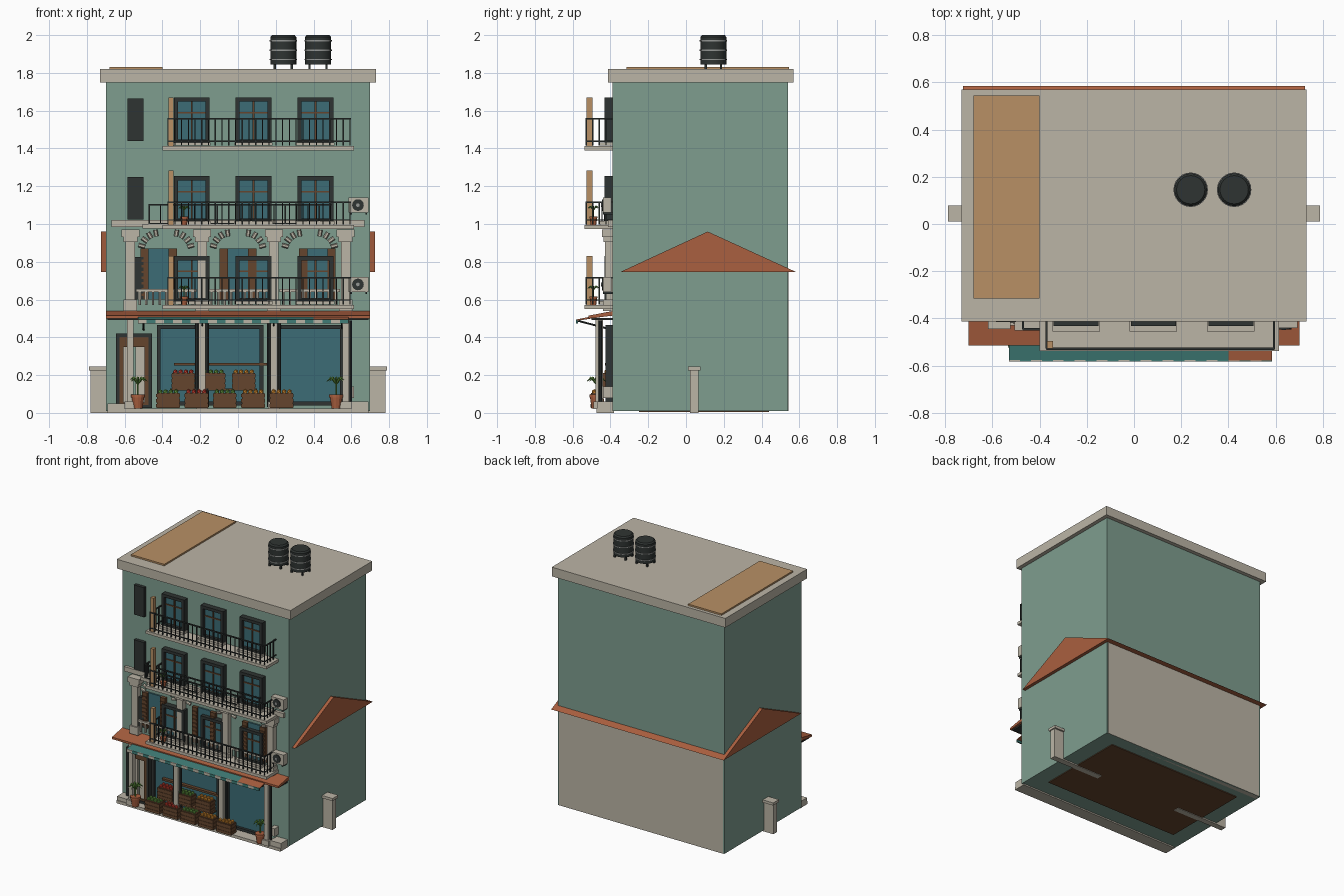
import bpy, bmesh, math
from mathutils import Vector, Matrix

if "Cube" in bpy.data.objects:
    bpy.data.objects.remove(bpy.data.objects["Cube"])

COL = dict(teal=(.21, .34, .275), plaster=(.5, .46, .38), terra=(.4, .115, .05), tan=(.48, .28, .13),
           dark=(.028, .034, .032), glass=(.045, .15, .18), brown=(.13, .06, .027), red=(.6, .05, .03),
           green=(.12, .3, .05), orange=(.7, .27, .03), metal=(.3, .31, .3), awning=(.05, .2, .18))
MATS = {}
for k, c in COL.items():
    MATS[k] = bpy.data.materials.new(k)
    MATS[k].diffuse_color = (*c, 1)


class Part:
    """Collects primitives into one named object."""
    def __init__(self, name, mat):
        self.name, self.mat, self.bm = name, mat, bmesh.new()

    def box(self, x0, x1, y0, y1, z0, z1):
        m = Matrix.Translation(((x0+x1)/2, (y0+y1)/2, (z0+z1)/2)) @ Matrix.Diagonal((x1-x0, y1-y0, z1-z0, 1))
        bmesh.ops.create_cube(self.bm, size=1, matrix=m)
        return self

    def rod(self, a, b, r, r2=None, n=10):
        a, b = Vector(a), Vector(b)
        m = Matrix.Translation((a+b)/2) @ (b-a).to_track_quat('Z', 'Y').to_matrix().to_4x4()
        bmesh.ops.create_cone(self.bm, cap_ends=True, segments=n, radius1=r,
                              radius2=r if r2 is None else r2, depth=(b-a).length, matrix=m)
        return self

    def ball(self, p, r):
        bmesh.ops.create_icosphere(self.bm, subdivisions=1, radius=r, matrix=Matrix.Translation(p))
        return self

    def prism(self, yz, x0, x1):
        vs = [self.bm.verts.new((x0, y, z)) for y, z in yz]
        f = self.bm.faces.new(vs)
        g = bmesh.ops.extrude_face_region(self.bm, geom=[f])['geom']
        bmesh.ops.translate(self.bm, vec=(x1-x0, 0, 0), verts=[v for v in g if isinstance(v, bmesh.types.BMVert)])
        return self

    def ring(self, x0, x1, y0, y1, z0, z1, t):
        self.box(x0, x0+t, y0, y1, z0, z1).box(x1-t, x1, y0, y1, z0, z1)
        return self.box(x0+t, x1-t, y0, y1, z0, z0+t).box(x0+t, x1-t, y0, y1, z1-t, z1)

    def done(self, smooth=False):
        bmesh.ops.recalc_face_normals(self.bm, faces=self.bm.faces)
        me = bpy.data.meshes.new(self.name)
        self.bm.to_mesh(me)
        self.bm.free()
        me.materials.append(MATS[self.mat])
        ob = bpy.data.objects.new(self.name, me)
        bpy.context.collection.objects.link(ob)
        if smooth:
            bpy.context.view_layer.objects.active = ob
            ob.select_set(True)
            bpy.ops.object.shade_smooth_by_angle()
            ob.select_set(False)


# Main block, rear render, floor, old gabled roof
Part('building_body', 'teal').box(-.70, .70, -.39, .54, .01, 1.76).done()
Part('rear_wall_render', 'plaster').box(-.69, .69, .5, .542, .01, .75).done()
Part('ground_floor', 'brown').box(-.57, .57, -.25, .44, .004, .02).done()
Part('gable_roof', 'terra').prism([(-.35, .745), (.585, .745), (.115, .96)], -.725, .725).done()

# Roof slab, roof panel, water tanks
Part('roof_slab', 'plaster').box(-.73, .73, -.413, .57, 1.75, 1.82).done()
Part('roof_panel', 'tan').box(-.68, -.40, -.315, .545, 1.815, 1.832).done()
tank, band = Part('water_tanks', 'dark'), Part('tank_bands', 'metal')
for x in (.24, .424):
    tank.rod((x, .145, 1.845), (x, .145, 1.99), .069, n=24).rod((x, .145, 1.99), (x, .145, 2), .069, .06, n=24)
    for z in (1.87, 1.92, 1.97):
        band.rod((x, .145, z-.003), (x, .145, z+.003), .073, n=24)
    for dx in (-.045, .045):
        for dy in (-.04, .04):
            tank.box(x+dx-.006, x+dx+.006, .139+dy, .151+dy, 1.815, 1.85)
tank.done(True)
band.done(True)

# Boundary walls on both sides
w = Part('boundary_walls', 'plaster')
for s in (-1, 1):
    xs = sorted((s*.35, s*.78))
    w.box(*xs, .02, .065, 0, .235)
    xs = sorted((s*.66, s*.788))
    w.box(*xs, .01, .078, .225, .245)
w.done()

# Three upper storeys: windows, blinds, balconies
WX = (-.245, .082, .41)
fr, gl, mu = Part('window_frames', 'dark'), Part('window_glass', 'glass'), Part('window_mullions', 'brown')
sill, sh, post = Part('window_sills', 'plaster'), Part('side_shutters', 'dark'), Part('blind_posts', 'tan')
slab, rail = Part('balcony_slabs', 'plaster'), Part('balcony_rails', 'dark')


def railing(p, x0, x1, y, yb, z0, z1, n):
    p.box(x0, x1, y-.005, y+.005, z1-.008, z1).box(x0, x1, y-.004, y+.004, z0, z0+.006)
    for i in range(n+1):
        x = x0+(x1-x0)*i/n
        p.box(x-.003, x+.003, y-.003, y+.003, z0-.02, z1)
    for x in (x0, x1):
        p.box(x-.004, x+.004, y, yb, z1-.008, z1).box(x-.003, x+.003, y, yb, z0, z0+.006)
        for k in (1, 2, 3):
            yy = y+(yb-y)*k/4
            p.box(x-.003, x+.003, yy-.003, yy+.003, z0-.02, z1)


for zb, top, rt in ((1.39, 1.67, 1.56), (.973, 1.253, 1.12), (.55, .83, .72)):
    for x in WX:
        fr.ring(x-.095, x+.095, -.432, -.385, zb+.035, top, .022)
        gl.box(x-.08, x+.08, -.41, -.385, zb+.04, top-.01)
        mu.box(x-.005, x+.005, -.418, -.40, zb+.05, top-.02)
        mu.box(x-.075, x+.075, -.417, -.40, top-.085, top-.077)
        sill.box(x-.1, x+.1, -.455, -.385, zb+.025, zb+.042)
    sh.box(-.585, -.50, -.415, -.385, zb+.05, top-.005)
    post.box(-.368, -.342, -.527, -.495, zb+.02, top+(.03 if top == 1.253 else 0))
    slab.box(-.40, .615, -.537, -.385, zb, zb+.022)
    railing(rail, -.37, .593, -.528, -.39, zb+.045, rt, 27)
for p in (fr, gl, mu, sill, sh, post, slab, rail):
    p.done()

# Old facade cornice and inner railing
Part('cornice', 'plaster').box(-.67, .67, -.412, -.38, .985, 1.02).box(-.505, .505, -.452, -.38, .975, 1.0).done()
inner = Part('inner_railing', 'dark')
railing(inner, -.47, .49, -.445, -.39, 1.0, 1.105, 16)
inner.done()

# Columns with capitals, fan brackets, balustrade
col, br = Part('facade_columns', 'plaster'), Part('column_brackets', 'plaster')
CX = (-.57, -.19, .19, .57)
for x in CX:
    col.box(x-.025, x+.025, -.43, -.385, .54, .95).box(x-.048, x+.048, -.445, -.385, .93, .97)
    col.box(x-.037, x+.037, -.438, -.385, .905, .93).box(x-.036, x+.036, -.44, -.385, .54, .60)
    col.box(x-.018, x+.018, -.478, -.44, .03, .50).box(x-.03, x+.03, -.49, -.43, .02, .06)
    for s in (-1, 1):
        if abs(x+s*.1) < .6:
            for k in range(4):
                a = math.radians(15+k*22)
                c = Vector((x+s*.15, -.41, .86))
                d = Vector((-s*math.cos(a), 0, math.sin(a)))
                br.rod(c+d*.075, c+d*.11, .011, n=6)
for x0 in (-.54, -.16, .22):
    for i in range(9):
        x = x0+.02+i*.035
        br.rod((x, -.42, .57), (x, -.42, .64), .007, n=6)
    br.box(x0, x0+.32, -.43, -.41, .64, .655)
col.done()
br.done()

# Old facade shuttered openings
s, g = Part('louvre_shutters', 'brown'), Part('old_windows', 'glass')
for x in (-.42, 0, .42):
    g.box(x-.055, x+.055, -.402, -.385, .6, .87)
    for q in (-1, 1):
        s.box(x+q*.075-.022, x+q*.075+.022, -.415, -.385, .6, .87)
        for i in range(8):
            z = .62+i*.03
            s.box(x+q*.075-.017, x+q*.075+.017, -.421, -.41, z, z+.012)
s.done()
g.done()

# Air conditioners
ac, fan, hub = Part('ac_units', 'plaster'), Part('ac_fans', 'dark'), Part('ac_hubs', 'metal')
for z in (1.1, .68):
    ac.box(.585, .692, -.44, -.395, z-.04, z+.04)
    fan.rod((.635, -.446, z), (.635, -.43, z), .031, n=16)
    hub.rod((.635, -.449, z), (.635, -.44, z), .01, n=10)
    for x in (.6, .68):
        fan.box(x-.004, x+.004, -.44, -.385, z-.05, z-.04)
for p in (ac, fan, hub):
    p.done()

# Tiled canopy, shop awning with scalloped valance
Part('canopy_roof', 'terra').prism([(-.385, .54), (-.515, .515), (-.515, .50), (-.385, .515)], -.70, .70).done()
Part('shop_awning', 'awning').prism([(-.40, .53), (-.575, .495), (-.575, .488), (-.40, .515)], -.53, .40).done()
Part('awning_end', 'terra').prism([(-.40, .53), (-.578, .495), (-.578, .488), (-.40, .515)], .40, .585).done()
v1, v2 = Part('valance_light', 'plaster'), Part('valance_dark', 'awning')
for i in range(24):
    x = -.53+i*.0465
    p = v1 if i % 2 == 0 else v2
    p.box(x, min(x+.0465, .585), -.583, -.573, .473, .495)
v1.done()
v2.done()
st = Part('awning_stays', 'dark')
for x in (-.5, -.19, .19, .55):
    st.rod((x, -.39, .44), (x, -.57, .487), .005, n=6)
st.box(-.69, .69, -.5, -.385, .492, .502).done()

# Shopfront glazing, door, pipes and step
Part('shop_glass', 'glass').box(-.42, .12, -.405, -.385, .05, .45).box(.2, .55, -.405, -.385, .05, .45).done()
f = Part('shop_frames', 'dark')
f.ring(-.43, .135, -.425, -.385, .04, .465, .02).ring(.19, .56, -.425, -.385, .04, .465, .02)
f.ring(-.645, -.455, -.425, -.385, .025, .42, .018)
for x in (-.575, -.218, -.162, .162, .218, .595):
    f.rod((x, -.455, .03), (x, -.455, .49), .009, n=8)
f.done()
Part('door_frame', 'brown').ring(-.63, -.47, -.42, -.385, .03, .405, .025).box(-.63, -.47, -.42, -.385, .35, .405).done()
Part('door_panels', 'plaster').box(-.605, -.558, -.41, -.385, .05, .35).box(-.542, -.495, -.41, -.385, .05, .35).done()
Part('front_step', 'plaster').box(-.69, .69, -.475, -.38, 0, .022).box(-.69, -.60, -.47, -.385, .02, .05).box(
    .60, .69, -.47, -.385, .02, .06).box(.58, .615, -.44, -.385, .08, .14).done()

# Fruit crates on a two-tier stand
crate = Part('fruit_crates', 'brown')
fruit = {c: Part(c + '_fruit', c) for c in ('red', 'green', 'orange')}
low = [(-.37, 'green'), (-.22, 'red'), (-.07, 'green'), (.08, 'orange'), (.23, 'orange')]
high = [(-.29, 'red'), (-.13, 'green'), (.03, 'orange')]
for row, y, z in ((low, -.47, .025), (high, -.435, .13)):
    for x, c in row:
        crate.box(x-.06, x+.06, y-.032, y+.032, z, z+.08)
        for k in (0, 1, 2):
            crate.box(x-.063, x+.063, y-.035, y+.035, z+.004+k*.027, z+.022+k*.027)
        for i in range(4):
            for j in (-1, 1):
                fruit[c].ball((x-.042+i*.028, y+j*.015, z+.087), .014)
crate.box(-.34, .17, -.43, -.39, .25, .265).box(-.36, .1, -.46, -.39, .118, .13).done()
for p in fruit.values():
    p.done()

# Potted plants on the pavement and balconies
pot, leaf = Part('plant_pots', 'terra'), Part('plant_leaves', 'green')
for x, y, z, k in ((-.53, -.475, .022, 1), (.52, -.475, .022, 1), (-.285, -.49, .995, .6), (-.285, -.49, .572, .6)):
    pot.rod((x, y, z), (x, y, z+.065*k), .024*k, .034*k, 12).rod((x, y, z+.06*k), (x, y, z+.075*k), .037*k, n=12)
    leaf.rod((x, y, z+.07*k), (x, y, z+.14*k), .005*k, n=6)
    for i in range(8):
        a = i*math.pi/4
        d = Vector((math.cos(a), math.sin(a), 0))
        b = Vector((x, y, z+.13*k))
        m = b+d*.025*k+Vector((0, 0, .035*k))
        leaf.rod(b, m, .004*k, .007*k, 4).rod(m, b+d*.05*k+Vector((0, 0, .015*k)), .007*k, .001, 4)
pot.done()
leaf.done()

for m in bpy.data.materials:
    if m.users and not m.is_grease_pencil:
        m.use_nodes = True
        m.node_tree.nodes["Principled BSDF"].inputs["Base Color"].default_value = m.diffuse_color
